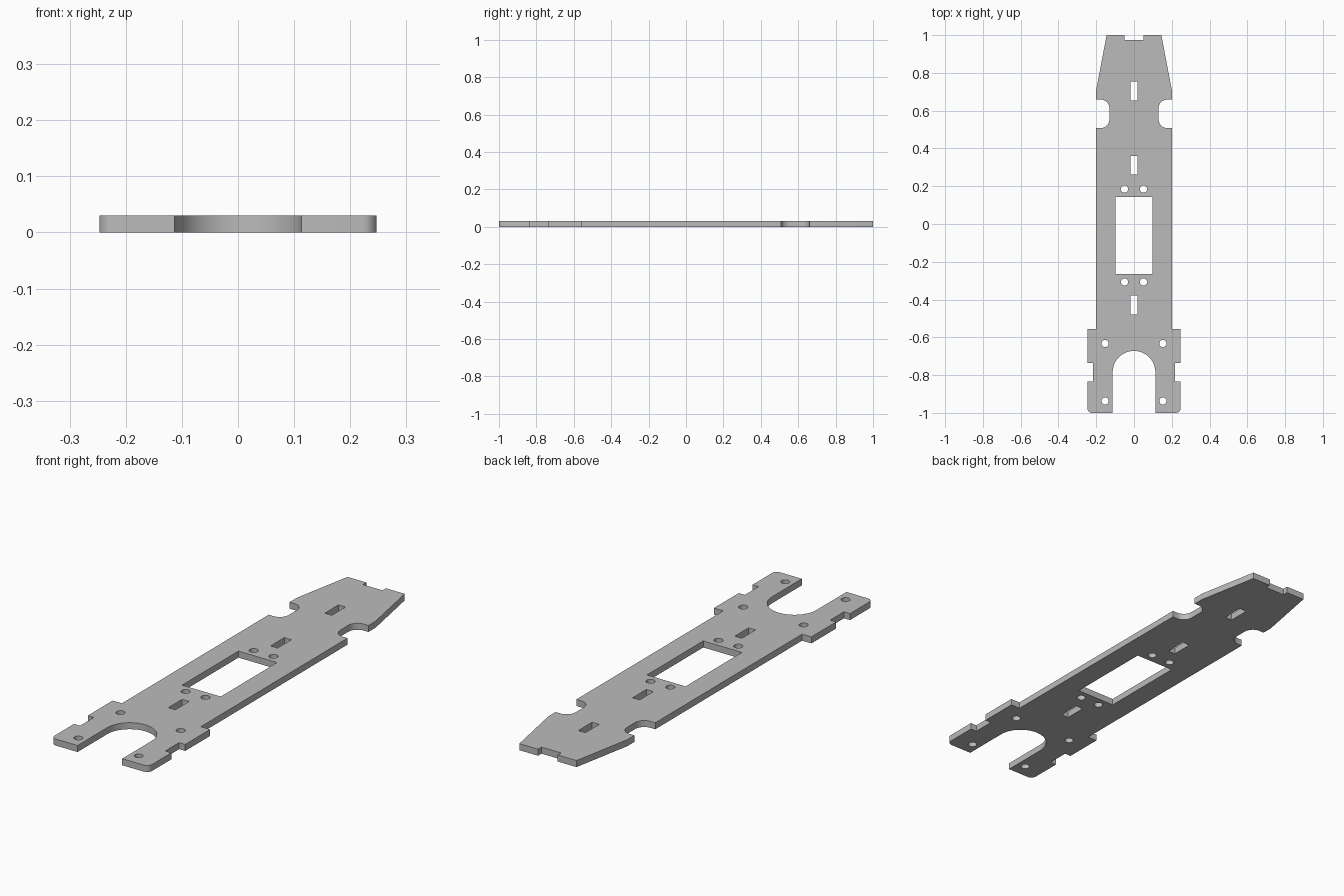
import bpy, bmesh
from math import sin, cos, radians

THICK = 0.03

cube = bpy.data.objects.get("Cube")
if cube:
    bpy.data.objects.remove(cube, do_unlink=True)


def arc(cx, cy, r, start, end, steps=10):
    """Points along a circular arc, angles in degrees."""
    angles = [radians(start + (end - start) * i / steps) for i in range(steps + 1)]
    return [(cx + r * cos(a), cy + r * sin(a)) for a in angles]


def circle(cx, cy, r):
    return arc(cx, cy, r, 0, 360, 32)[:-1]


def rect(half_w, y0, y1):
    return [(-half_w, y0), (half_w, y0), (half_w, y1), (-half_w, y1)]


# Left half of the outline, from the rear tab notch to the front fork
half = [(0.05, 1.0), (0.145, 1.0), (0.2, 0.71), (0.2, 0.659)]
half.insert(0, (0.05, 0.975))
half += arc(0.176, 0.613, 0.046, 90, 180)       # rounded side notch
half += arc(0.176, 0.554, 0.046, 180, 270)
half += [(0.2, 0.508), (0.2, -0.555), (0.247, -0.555), (0.247, -0.735),
         (0.216, -0.735), (0.216, -0.835), (0.247, -0.835)]
half += arc(0.222, -0.975, 0.025, 0, -90, 6)    # rounded foot corner
half += [(0.113, -1.0)]
half += arc(0, -0.785, 0.113, 0, 90, 20)        # fork opening
outline = half + [(-x, y) for x, y in reversed(half[:-1])]

# Window, slots and screw holes
loops = [outline, rect(0.098, -0.265, 0.143)]
loops += [rect(0.018, y - 0.05, y + 0.05) for y in (0.704, 0.311, -0.429)]
for x, y in [(0.05, 0.185), (0.05, -0.307), (0.153, -0.633), (0.153, -0.937)]:
    loops += [circle(side * x, y, 0.019) for side in (-1, 1)]

# Flat filled profile, extruded to the plate thickness
curve = bpy.data.curves.new("plate_profile", "CURVE")
curve.dimensions = "2D"
curve.fill_mode = "BOTH"
curve.extrude = THICK / 2
for pts in loops:
    spline = curve.splines.new("POLY")
    spline.points.add(len(pts) - 1)
    for p, (x, y) in zip(spline.points, pts):
        p.co = (x, y, THICK / 2, 1)
    spline.use_cyclic_u = True
profile = bpy.data.objects.new("plate_profile", curve)
bpy.context.scene.collection.objects.link(profile)
bpy.context.view_layer.update()
evaluated = profile.evaluated_get(bpy.context.evaluated_depsgraph_get())
mesh = bpy.data.meshes.new_from_object(evaluated)
bpy.data.objects.remove(profile, do_unlink=True)

# Weld the caps to the walls and rest the plate on the ground
bm = bmesh.new()
bm.from_mesh(mesh)
bmesh.ops.remove_doubles(bm, verts=bm.verts, dist=0.0001)
bmesh.ops.recalc_face_normals(bm, faces=bm.faces)
low = min(v.co.z for v in bm.verts)
bmesh.ops.translate(bm, verts=bm.verts, vec=(0, 0, -low))
bm.to_mesh(mesh)
bm.free()

plate = bpy.data.objects.new("chassis_plate", mesh)
bpy.context.scene.collection.objects.link(plate)

# Plain grey
grey = bpy.data.materials.new("grey")
grey.use_nodes = True
color = (0.5, 0.5, 0.5, 1)
grey.diffuse_color = color
grey.node_tree.nodes["Principled BSDF"].inputs["Base Color"].default_value = color
mesh.materials.clear()
mesh.materials.append(grey)

# Smooth curved walls, sharp rims
bpy.ops.object.select_all(action="DESELECT")
plate.select_set(True)
bpy.context.view_layer.objects.active = plate
bpy.ops.object.shade_smooth_by_angle(angle=radians(30))
